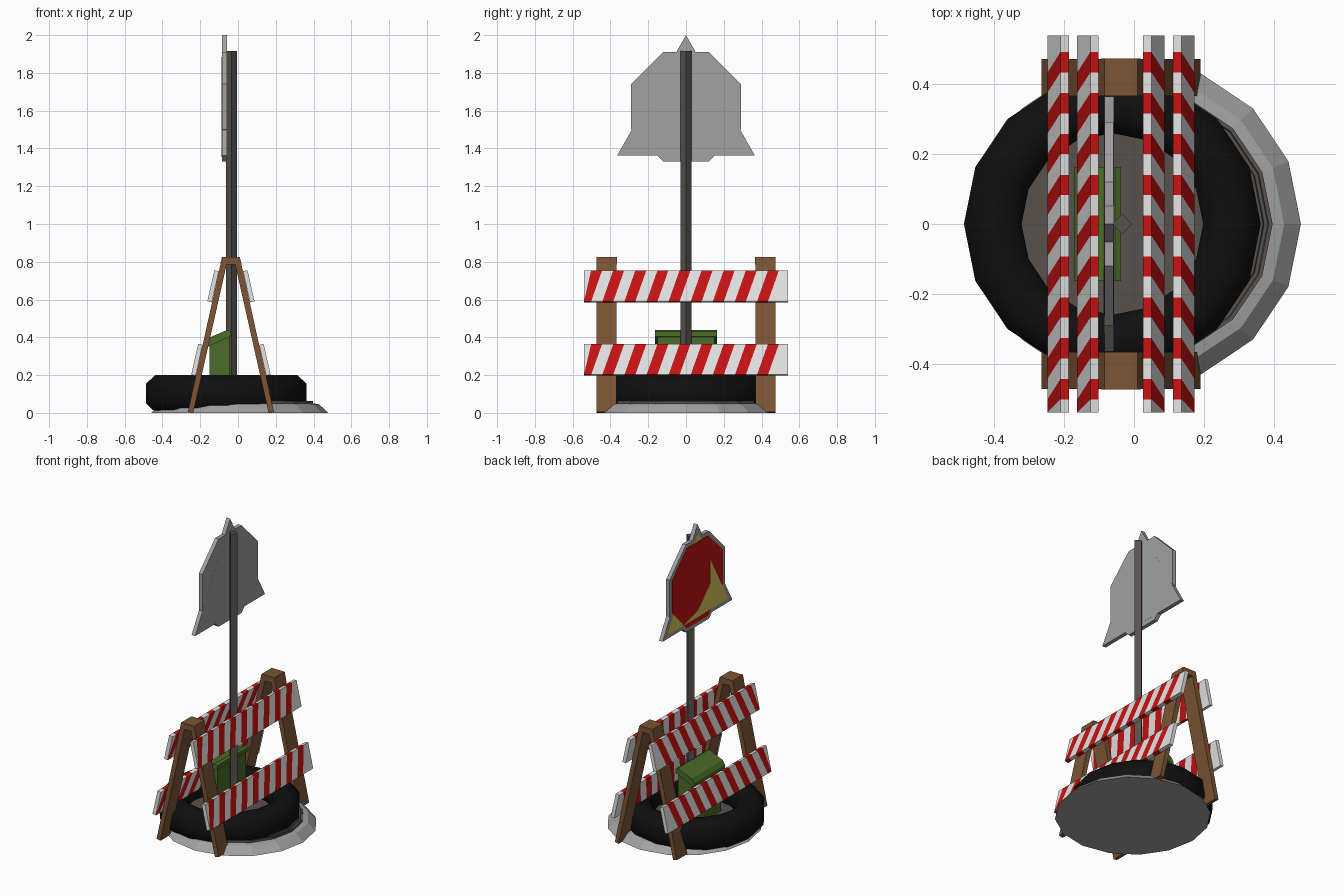
import bpy, math
from mathutils import Vector

if "Cube" in bpy.data.objects:
    bpy.data.objects.remove(bpy.data.objects["Cube"])

def mat(name, r, g, b):
    m = bpy.data.materials.new(name)
    m.diffuse_color = (r, g, b, 1)
    m.use_nodes = True
    m.node_tree.nodes["Principled BSDF"].inputs["Base Color"].default_value = m.diffuse_color
    return m

GREY = mat("light_grey", .36, .36, .36)
WHITE = mat("board_white", .78, .78, .78)
RED = mat("sign_red", .58, .006, .006)
YELLOW = mat("sign_yellow", .70, .60, .11)
BLACK = mat("rubber_black", .005, .005, .005)
WOOD = mat("wood_brown", .20, .09, .035)
IRON = mat("dark_iron", .095, .083, .073)
GREEN = mat("case_green", .07, .15, .022)

def build(name, verts, faces, mats, idx=None, smooth=None):
    me = bpy.data.meshes.new(name)
    me.from_pydata([tuple(v) for v in verts], [], faces)
    for m in mats:
        me.materials.append(m)
    for i, p in enumerate(me.polygons):
        p.material_index = idx[i] if idx else 0
    ob = bpy.data.objects.new(name, me)
    bpy.context.collection.objects.link(ob)
    bpy.context.view_layer.objects.active = ob
    ob.select_set(True)
    bpy.ops.object.mode_set(mode='EDIT')
    bpy.ops.mesh.select_all(action='SELECT')
    bpy.ops.mesh.remove_doubles(threshold=1e-5)
    bpy.ops.mesh.normals_make_consistent(inside=False)
    bpy.ops.object.mode_set(mode='OBJECT')
    if smooth:
        bpy.ops.object.shade_smooth_by_angle(angle=math.radians(smooth))
    ob.select_set(False)
    return ob

def prism(name, profile, a, b, axis, m):
    """Extrude a 2D profile along x (profile is y,z) or y (profile is x,z)."""
    put = (lambda p, t: (t, p[0], p[1])) if axis == 'x' else (lambda p, t: (p[0], t, p[1]))
    n = len(profile)
    verts = [put(p, a) for p in profile] + [put(p, b) for p in profile]
    faces = [list(range(n)), list(range(n, 2 * n))]
    faces += [[i, (i + 1) % n, n + (i + 1) % n, n + i] for i in range(n)]
    return build(name, verts, faces, [m])

def lathe(name, profile, cx, cy, n, m, closed=False, smooth=None):
    k = len(profile)
    verts = [(cx + r * math.cos(2 * math.pi * i / n), cy + r * math.sin(2 * math.pi * i / n), z)
             for r, z in profile for i in range(n)]
    faces = []
    for j in range(k if closed else k - 1):
        a, b = j * n, (j + 1) % k * n
        faces += [[a + i, a + (i + 1) % n, b + (i + 1) % n, b + i] for i in range(n)]
    if not closed:
        faces += [list(range(n)), list(range((k - 1) * n, k * n))]
    return build(name, verts, faces, [m], smooth=smooth)

# Round base with ribbed cover, and the tyre lying on it
lathe("base_ring", [(.468, 0), (.42, .045), (.39, .05)], .01, 0, 16, GREY)
lathe("base_cover", [(.387, .048), (.387, .064), (.376, .064), (.373, .057), (.363, .057),
                     (.36, .064)], .01, 0, 16, IRON)
lathe("tyre", [(.425, .05), (.425, .155), (.375, .2), (.31, .2), (.26, .16), (.26, .04),
               (.31, .003), (.375, .003)], -.062, 0, 16, BLACK, closed=True, smooth=60)

# Sign post
lathe("sign_post", [(.029, .05), (.029, 1.915)], -.034, 0, 4, IRON, smooth=89)

# Sign: octagon and triangle plates, painted on the -x side
def octagon(apothem):
    R = apothem / math.cos(math.pi / 8)
    return [(R * math.cos(math.pi * (i + .5) / 4), 1.62 + R * math.sin(math.pi * (i + .5) / 4))
            for i in range(8)]

def triangle(inset):
    cz, k = 1.573, 1 - inset / .211
    return [(y * k, cz + (z - cz) * k) for y, z in ((0, 2), (-.365, 1.362), (.365, 1.362))]

prism("octagon_plate", octagon(.29), -.084, -.058, 'x', GREY)
prism("triangle_plate", triangle(0), -.0842, -.0578, 'x', GREY)
prism("triangle_paint", triangle(.025), -.0852, -.083, 'x', YELLOW)
prism("octagon_paint", octagon(.265), -.0862, -.083, 'x', RED)
prism("triangle_paint_front", [(-.13, 1.72), (-.315, 1.39), (.16, 1.385), (0, 1.43), (-.13, 1.56)],
      -.0872, -.083, 'x', YELLOW)

# A-frame trestles, symmetric about x = MID
MID = -.0375
def mirror(profile):
    return [(2 * MID - x, z) for x, z in profile]

LEG = [(-.265, .006), (-.237, 0), (-.057, .80), (-.085, .822)]
for side, y in (("front", -.42), ("back", .42)):
    prism(side + "_left_leg", LEG, y - .053, y + .053, 'y', WOOD)
    prism(side + "_right_leg", mirror(LEG), y - .053, y + .053, 'y', WOOD)
    prism(side + "_leg_cap", [(-.094, .785), (.019, .785), (.010, .824), (-.085, .824)],
          y - .0535, y + .0535, 'y', WOOD)

# Striped boards, cut into slanted red and white cells
def board(name, z0, z1, s):
    leg_x = lambda z: .2275 - .18 * z / .82 + .002      # outer leg face, measured from MID
    clamp = lambda y: max(-.54, min(.54, y))
    t, dz = .024, .005
    cuts = [(.54, .54)]
    for k in range(9):
        for e in (.029, -.029):
            y = .463 - .117 * k + e
            cuts.append((clamp(y), clamp(y - .058)))
    cuts.append((-.54, -.54))
    verts, faces, idx = [], [], []
    for yt, yb in cuts:
        for x, y, z in ((leg_x(z1), yt, z1 - dz), (leg_x(z1) + t, yt, z1),
                        (leg_x(z0) + t, yb, z0 + dz), (leg_x(z0), yb, z0)):
            verts.append((MID + s * x, y, z))
    last = len(cuts) - 1
    for i in range(last):
        a, b = 4 * i, 4 * i + 4
        for j in range(4):
            k = (j + 1) % 4
            faces.append([a + j, a + k, b + k, b + j])
            idx.append(i % 2)
    faces += [[0, 1, 2, 3], [4 * last + j for j in range(4)]]
    idx += [0, 0]
    build(name, verts, faces, [WHITE, RED], idx)

for side, s in (("left", -1), ("right", 1)):
    board(side + "_upper_board", .585, .755, s)
    board(side + "_lower_board", .197, .365, s)

# Green case with sloping lid
prism("case_body", [(-.15, .004), (-.045, .004), (-.045, .41), (-.15, .36)], -.15, .15, 'y', GREEN)
prism("case_lid", [(-.172, .345), (-.037, .405), (-.037, .432), (-.055, .44), (-.155, .397),
                   (-.172, .37)], -.163, .163, 'y', GREEN)
